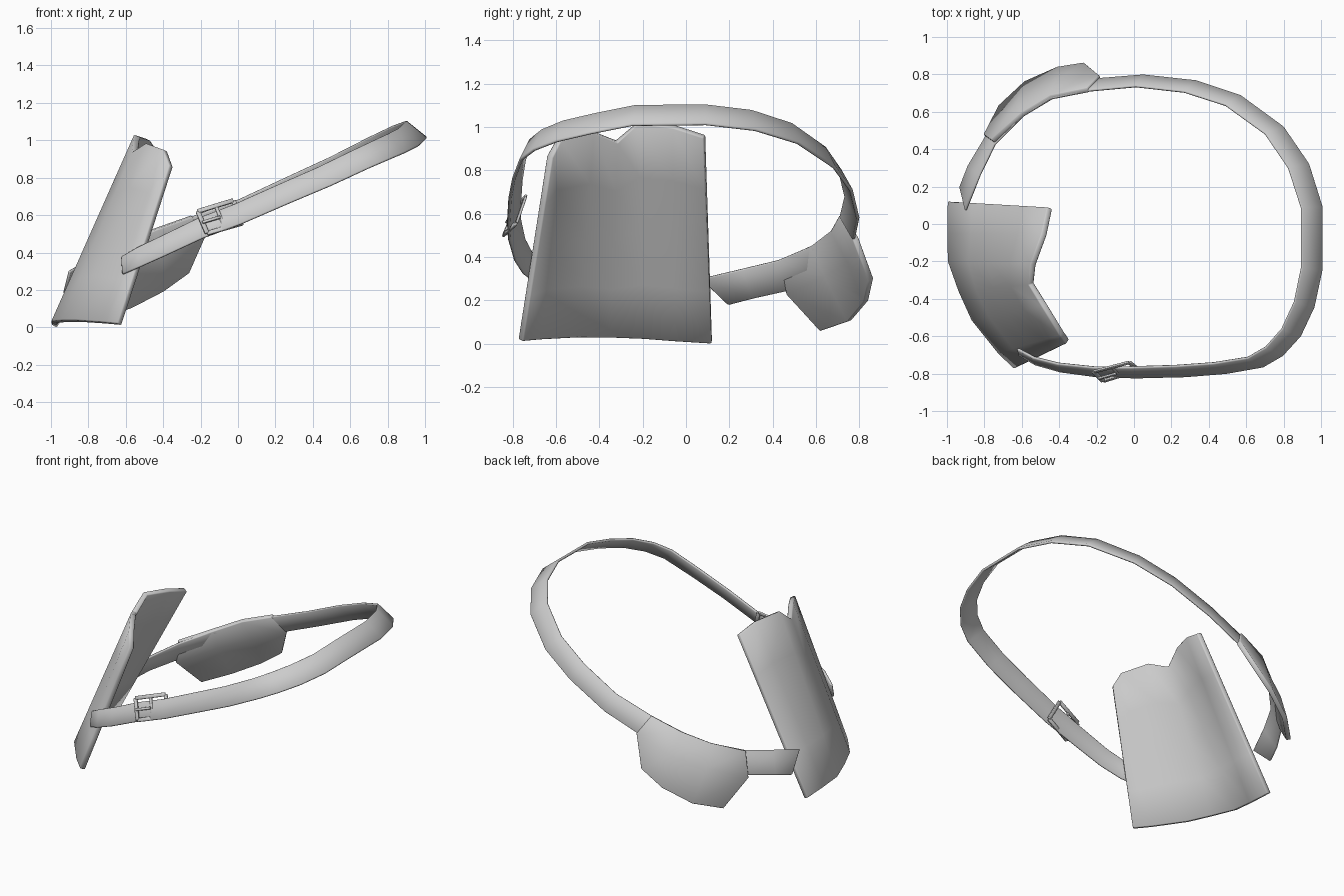
import bpy
from mathutils import Vector

if "Cube" in bpy.data.objects:
    bpy.data.objects.remove(bpy.data.objects["Cube"])

leather = bpy.data.materials.new("plain_grey")
leather.diffuse_color = (0.6, 0.6, 0.6, 1)
leather.use_nodes = True
leather.node_tree.nodes["Principled BSDF"].inputs["Base Color"].default_value = leather.diffuse_color


def sheet(name, rows, thickness, offset, bevel=0.005):
    """Skin rows of points (bottom to top), thicken, and soften the rim."""
    n = len(rows[0])
    verts = [tuple(p) for row in rows for p in row]
    faces = [(r * n + c, r * n + c + 1, (r + 1) * n + c + 1, (r + 1) * n + c)
             for r in range(len(rows) - 1) for c in range(n - 1)]
    mesh = bpy.data.meshes.new(name)
    mesh.from_pydata(verts, [], faces)
    mesh.materials.append(leather)
    ob = bpy.data.objects.new(name, mesh)
    bpy.context.collection.objects.link(ob)
    bpy.ops.object.select_all(action='DESELECT')
    ob.select_set(True)
    bpy.context.view_layer.objects.active = ob
    mod = ob.modifiers.new("thickness", 'SOLIDIFY')
    mod.thickness = thickness
    mod.offset = offset
    bpy.ops.object.modifier_apply(modifier=mod.name)
    mod = ob.modifiers.new("soft_rim", 'BEVEL')
    mod.width = bevel
    mod.segments = 1
    mod.limit_method = 'ANGLE'
    mod.angle_limit = 1.1
    bpy.ops.object.modifier_apply(modifier=mod.name)
    bpy.ops.object.shade_smooth_by_angle(angle=0.9)
    return ob


def flat_bar(name, a, b, across, width, thickness=.012):
    """Flat metal bar from a to b, its width lying along 'across'."""
    across = across.normalized() * width / 2
    return sheet(name, [[a - across, b - across], [a + across, b + across]], thickness, 0, .002)


# Strap: centre line of the tilted loop and half width, front end round to the back
path = [(-.62, -.682, .33, .050), (-.53, -.732, .375, .056), (-.4, -.767, .435, .058),
        (-.2, -.791, .53, .060), (0, -.793, .605, .062), (.25, -.786, .715, .064),
        (.46, -.77, .805, .066), (.65, -.738, .895, .068), (.75, -.68, .94, .070),
        (.84, -.58, .98, .072), (.91, -.43, 1.015, .072), (.95, -.24, 1.053, .072),
        (.95, .09, 1.056, .072), (.88, .31, 1.03, .072), (.75, .5, .97, .070),
        (.53, .66, .86, .068), (.3, .735, .755, .067), (.03, .765, .63, .066)]
normal = Vector((-.42, 0, .907))
centre = Vector((.1, 0, .65))
low, high = [], []
for x, y, z, half in path:
    p = Vector((x, y, z))
    inward = centre - p
    inward = (inward - normal * inward.dot(normal)).normalized()
    side = (normal + inward * .5).normalized() * half
    low.append(p - side)
    high.append(p + side)
# wider tail behind the pad, twisted, with a slanted cut at its end
low += [Vector(p) for p in [(-.19, .775, .48), (-.42, .748, .385), (-.618, .642, .315),
                            (-.79, .468, .245), (-.885, .31, .21), (-.93, .195, .18)]]
high += [Vector(p) for p in [(-.25, .712, .59), (-.45, .67, .52), (-.595, .578, .45),
                             (-.745, .425, .385), (-.825, .26, .345), (-.9, .07, .3)]]
sheet("belt_strap", [low, high], .016, 0)

# Curved plate hanging on the left, with a notched upper rim
bottom = [(-.998, .12, .015), (-1, -.05, .025), (-.997, -.2, .035), (-.94, -.36, .04),
          (-.87, -.515, .04), (-.73, -.69, .03), (-.643, -.775, .022)]
top = [(-.465, .09, .965), (-.495, -.05, 1.01), (-.555, -.215, 1.03), (-.565, -.325, .94),
       (-.495, -.44, .985), (-.4, -.595, .95), (-.365, -.642, .865)]
rows = [[Vector(a).lerp(Vector(b), t / 4) for a, b in zip(bottom, top)] for t in range(5)]
sheet("side_plate", rows, .034, -1, .005)

# Flared pad wrapped over the back of the strap
pad_low = [(-.27, .865, .3), (-.41, .842, .2), (-.585, .765, .11), (-.725, .635, .065)]
pad_mid = [(-.185, .795, .49), (-.42, .768, .388), (-.622, .66, .318), (-.805, .48, .235)]
pad_top = [(-.25, .73, .6), (-.45, .69, .53), (-.605, .596, .46), (-.765, .452, .395)]
sheet("back_pad", [pad_low, pad_mid, pad_top], .03, -1, .004)

# Buckle: tilted flat frame, cross bar and prong
tl, tr = Vector((-.215, -.79, .62)), Vector((-.025, -.74, .678))
bl, br = Vector((-.165, -.84, .503)), Vector((.025, -.782, .557))
along, up = tr - tl, tl - bl
flat_bar("buckle_top", tl, tr, up, .024)
flat_bar("buckle_bottom", bl, br, up, .024)
flat_bar("buckle_left", bl, tl, -along, .024)
flat_bar("buckle_right", br, tr, -along, .024)
lift = Vector((0, -.012, 0))
flat_bar("buckle_bar", bl.lerp(br, .5), tl.lerp(tr, .5), -along, .018)
flat_bar("buckle_prong", tl.lerp(bl, .5) + lift, (tl + tr + bl + br) / 4 + lift, up, .016)
